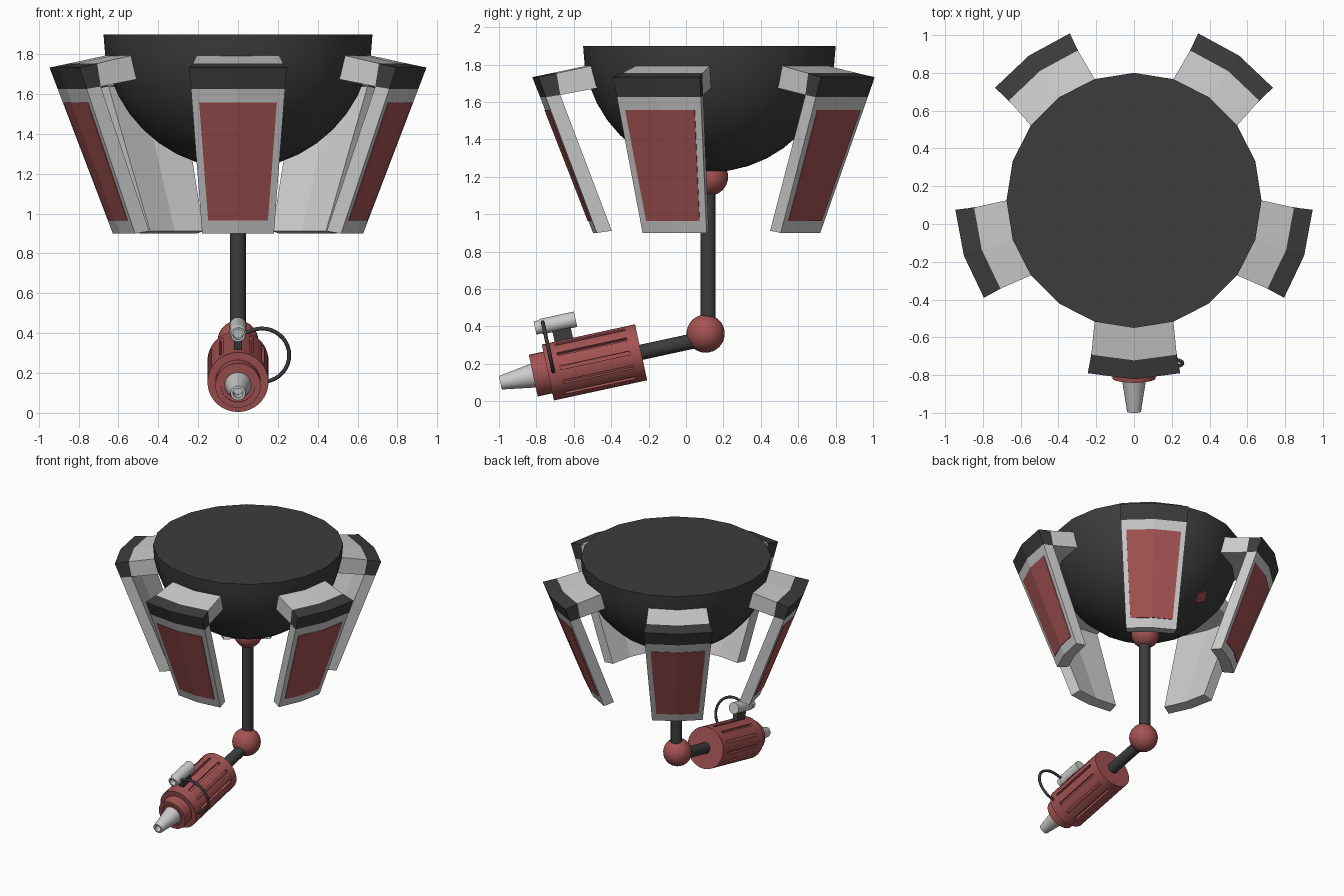
import bpy, bmesh
from math import pi, radians, sin, cos, atan2
from mathutils import Matrix, Vector

if "Cube" in bpy.data.objects:
    bpy.data.objects.remove(bpy.data.objects["Cube"])


def material(name, color):
    m = bpy.data.materials.new(name)
    m.diffuse_color = (*color, 1)
    m.use_nodes = True
    m.node_tree.nodes["Principled BSDF"].inputs["Base Color"].default_value = m.diffuse_color
    return m


RED = material("red_paint", (0.37, 0.085, 0.085))
DARK = material("dark_metal", (0.045, 0.045, 0.045))


def finish(name, bm, mat=None, matrix=Matrix(), smooth=True):
    bmesh.ops.recalc_face_normals(bm, faces=bm.faces)
    me = bpy.data.meshes.new(name)
    bm.to_mesh(me)
    bm.free()
    ob = bpy.data.objects.new(name, me)
    bpy.context.collection.objects.link(ob)
    ob.matrix_world = matrix
    if mat:
        me.materials.append(mat)
    if smooth:
        bpy.ops.object.select_all(action='DESELECT')
        ob.select_set(True)
        bpy.context.view_layer.objects.active = ob
        bpy.ops.object.shade_smooth_by_angle(angle=radians(30))
    return ob


def lathe(profile, steps):
    """Revolve (radius, height) points about local z."""
    bm = bmesh.new()
    vs = [bm.verts.new((r, 0, z)) for r, z in profile]
    es = [bm.edges.new(p) for p in zip(vs, vs[1:])]
    bmesh.ops.spin(bm, geom=vs + es, axis=(0, 0, 1), cent=(0, 0, 0),
                   angle=2 * pi, steps=steps)
    bmesh.ops.remove_doubles(bm, verts=bm.verts, dist=1e-5)
    return bm


def tube(r, z0, z1, steps=24):
    return lathe([(0, z0), (r, z0), (r, z1), (0, z1)], steps)


def box(size, matrix=Matrix()):
    bm = bmesh.new()
    bmesh.ops.create_cube(bm, size=1, matrix=matrix @ Matrix.Diagonal((*size, 1)))
    return bm


def ball(name, loc, r):
    bm = bmesh.new()
    bmesh.ops.create_uvsphere(bm, u_segments=32, v_segments=16, radius=r)
    finish(name, bm, RED, Matrix.Translation(loc))


CY = 0.125  # y of the vertical axis
AXIS = Matrix.Translation((0, CY, 0))

# Dome: flat-topped lower hemisphere
R, TOP = 0.675, 1.9
dome = [(0, TOP)] + [(R * cos(radians(a)), TOP - R * sin(radians(a))) for a in range(0, 90, 9)]
finish("dome", lathe(dome + [(0, TOP - R)], 20), DARK, AXIS)

# Small diamond plate on the back of the dome
n = Vector((-0.179, 0.408, -0.506)).normalized()
finish("dome_plate", box((0.085, 0.085, 0.012)), RED,
       Matrix.Translation(Vector((0, CY, TOP)) + n * 0.67)
       @ n.to_track_quat('Z', 'Y').to_matrix().to_4x4() @ Matrix.Rotation(pi / 4, 4, 'Z'), False)

# Section corners of a panel: radius, height, half width, sag at the edges
A, B = (0.622, 0.900, 0.180, 0.020), (0.905, 1.626, 0.236, 0.030)
C, D = (0.947, 1.733, 0.245, 0.032), (0.847, 1.754, 0.226, 0.030)
E, F = (0.580, 1.810, 0.200, 0.025), (0.580, 1.683, 0.200, 0.025)
G, H = (0.825, 1.638, 0.224, 0.028), (0.540, 0.912, 0.166, 0.018)
INSET = [(0.651, 0.965, 0.150, 0.0165), (0.882, 1.557, 0.195, 0.024),
         (0.868, 1.557, 0.195, 0.024), (0.637, 0.965, 0.150, 0.0165)]


def slab(section):
    """Two-facet slab swept across left, middle and right columns."""
    bm = bmesh.new()
    cols = [[bm.verts.new((r - s * abs(k), k * w, z)) for r, z, w, s in section]
            for k in (-1, 0, 1)]
    for a, b in zip(cols, cols[1:]):
        for i in range(4):
            j = (i + 1) % 4
            bm.faces.new((a[i], a[j], b[j], b[i]))
    bm.faces.new(cols[0])
    bm.faces.new(cols[2])
    return bm


# Five hanging panels with caps, arms and red insets
for i in range(5):
    m = AXIS @ Matrix.Rotation(radians(-90 + 72 * i), 4, 'Z')
    for name, sec, mat in (("panel", (A, B, G, H), None), ("panel_cap", (B, C, D, G), DARK),
                           ("panel_arm", (D, E, F, G), None), ("panel_inset", INSET, RED)):
        finish(f"{name}_{i + 1}", slab(sec), mat, m, False)

# Hanging rod and its joints
ball("upper_joint", (0, CY, 1.2), 0.1)
ball("lower_joint", (0, 0.105, 0.362), 0.102)
finish("hanging_rod", tube(0.041, 0.36, 1.25), DARK, Matrix.Translation((0, 0.118, 0)))

# Blaster frame: local z runs forward, local y up
GUN = Matrix.Translation((0, -0.24, 0.262)) @ Matrix.Rotation(radians(102.2), 4, 'X')
finish("gun_arm", tube(0.041, -0.34, 0.02), DARK, GUN)

# Barrel body with sunken slots, and stepped collar
body = lathe([(0, 0), (0.153, 0), (0.153, 0.06), (0.153, 0.44), (0.153, 0.51), (0, 0.51)], 48)
slots = []
for f in body.faces:
    c = f.calc_center_median()
    if 0.2 < c.z < 0.3 and int((atan2(c.y, c.x) % (2 * pi)) / (2 * pi / 48)) % 4 == 0:
        slots.append(f)
for f in bmesh.ops.extrude_discrete_faces(body, faces=slots)['faces']:
    c = f.calc_center_median()
    bmesh.ops.translate(body, verts=f.verts, vec=Vector((c.x, c.y, 0)).normalized() * -0.02)
finish("gun_body", body, RED, GUN)
finish("gun_collar", lathe([(0, 0.5), (0.114, 0.5), (0.114, 0.59), (0.085, 0.59),
                            (0.085, 0.583), (0, 0.583)], 32), RED, GUN)

# Nozzle with bore
finish("nozzle", lathe([(0, 0.57), (0.068, 0.57), (0.037, 0.77), (0.025, 0.77),
                        (0.023, 0.7), (0, 0.7)], 32), None, GUN)

# Sight tube, mount and cable
finish("sight", lathe([(0, 0.305), (0.042, 0.305), (0.042, 0.49), (0.036, 0.5), (0.036, 0.527),
                       (0.025, 0.527), (0.025, 0.49), (0, 0.49)], 24),
       None, GUN @ Matrix.Translation((0, 0.247, 0)))
finish("sight_mount", box((0.04, 0.1, 0.1), Matrix.Translation((0, 0.175, 0.39))), DARK, GUN, False)

cu = bpy.data.curves.new("cable", 'CURVE')
cu.dimensions = '3D'
cu.bevel_depth = 0.01
cu.bevel_resolution = 2
cu.use_fill_caps = True
sp = cu.splines.new('POLY')
pts = [(0.02, 0.247)] + [(0.12 + 0.137 * cos(radians(a)), 0.132 + 0.137 * sin(radians(a)))
                         for a in range(120, -91, -10)]
sp.points.add(len(pts) - 1)
for p, (x, y) in zip(sp.points, pts):
    p.co = (x, y, 0.48, 1)
cu.materials.append(DARK)
cable = bpy.data.objects.new("cable", cu)
bpy.context.collection.objects.link(cable)
cable.matrix_world = GUN
